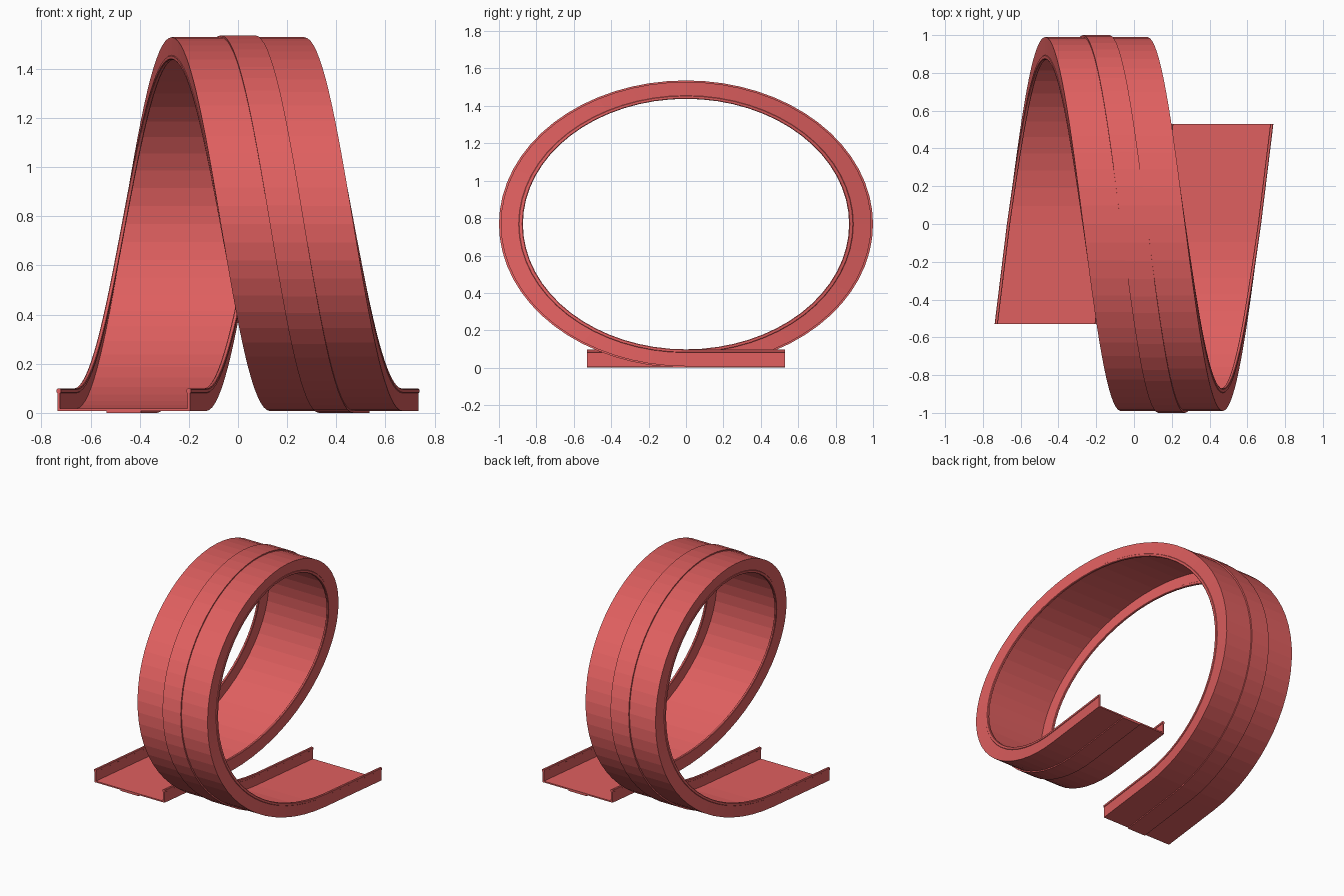
import bpy, bmesh, math

cube = bpy.data.objects.get("Cube")
if cube:
    bpy.data.objects.remove(cube, do_unlink=True)

red = bpy.data.materials.new("coral red")
red.use_nodes = True
COLOUR = (0.74, 0.115, 0.115, 1)
red.diffuse_color = COLOUR
red.node_tree.nodes["Principled BSDF"].inputs["Base Color"].default_value = COLOUR

SQUASH = 0.768      # height of the loop relative to its length
SEGMENTS = 64
SHIFT = 0.4         # sideways travel over half a turn
LEAD = 0.53         # length of the straight run at each end


def station(x, y, angle, section):
    """Place a section (sideways, inward) at one point of the path."""
    return [(x + s, y + (1 - h) * math.sin(angle),
             SQUASH * (1 - (1 - h) * math.cos(angle))) for s, h in section]


def sweep(name, section):
    """Run a closed section along the lead-in, the loop and the lead-out."""
    rings = [station(-SHIFT - 0.065, -LEAD, 0, section)]
    for i in range(SEGMENTS + 1):
        t = i / SEGMENTS
        rings.append(station(SHIFT * (2 * t - 1), 0, math.tau * t, section))
    rings.append(station(SHIFT + 0.065, LEAD, 0, section))

    bm = bmesh.new()
    rows = [[bm.verts.new(p) for p in ring] for ring in rings]
    n = len(section)
    for a, b in zip(rows, rows[1:]):
        for i in range(n):
            j = (i + 1) % n
            bm.faces.new((a[i], a[j], b[j], b[i]))
    bm.faces.new(rows[0])
    bm.faces.new(rows[-1])
    bmesh.ops.recalc_face_normals(bm, faces=bm.faces)
    mesh = bpy.data.meshes.new(name)
    bm.to_mesh(mesh)
    bm.free()
    mesh.materials.append(red)
    obj = bpy.data.objects.new(name, mesh)
    bpy.context.collection.objects.link(obj)
    return obj


# Channel: floor, thin side walls and a slightly wider lip, mirrored
half = [(0.270, 0.010), (0.270, 0.105), (0.273, 0.108), (0.273, 0.124),
        (0.270, 0.128), (0.259, 0.128), (0.256, 0.124), (0.256, 0.108),
        (0.259, 0.105), (0.259, 0.022)]
sweep("track_channel", half + [(-s, h) for s, h in reversed(half)])

# Raised strip along the underside
sweep("underside_strip", [(-0.07, 0.014), (-0.07, 0.0), (0.07, 0.0), (0.07, 0.014)])
